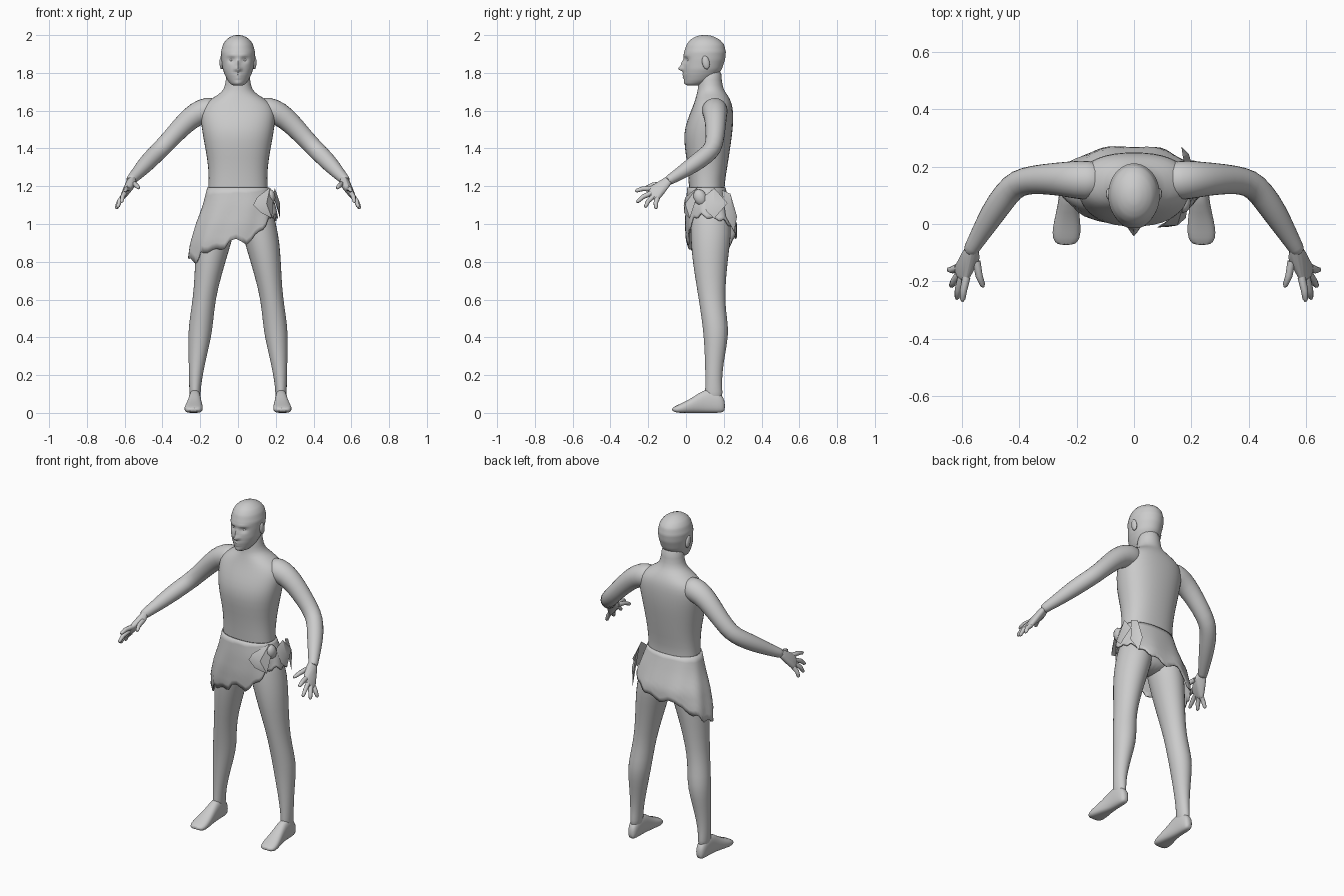
import bpy, bmesh, math
from mathutils import Vector

if "Cube" in bpy.data.objects:
    bpy.data.objects.remove(bpy.data.objects["Cube"])

grey = bpy.data.materials.new("plain grey")
grey.diffuse_color = (0.6, 0.6, 0.6, 1)
grey.use_nodes = True
grey.node_tree.nodes["Principled BSDF"].inputs["Base Color"].default_value = grey.diffuse_color


def finish(bm, name, mirror=False, subsurf=0, angle=60):
    """Turn a bmesh into a smooth, optionally mirrored object."""
    bmesh.ops.recalc_face_normals(bm, faces=bm.faces[:])
    me = bpy.data.meshes.new(name)
    bm.to_mesh(me)
    bm.free()
    me.materials.append(grey)
    ob = bpy.data.objects.new(name, me)
    bpy.context.collection.objects.link(ob)
    bpy.ops.object.select_all(action='DESELECT')
    bpy.context.view_layer.objects.active = ob
    ob.select_set(True)
    bpy.ops.object.shade_smooth_by_angle(angle=math.radians(angle))
    if mirror:
        m = ob.modifiers.new("mirror", 'MIRROR')
        m.use_clip = False
        m.use_mirror_merge = False
    if subsurf:
        s = ob.modifiers.new("smooth", 'SUBSURF')
        s.levels = s.render_levels = subsurf
    return ob


def loft(rings, caps=True):
    bm = bmesh.new()
    rows = [[bm.verts.new(p) for p in r] for r in rings]
    n = len(rows[0])
    for a, b in zip(rows, rows[1:]):
        for i in range(n):
            j = (i + 1) % n
            bm.faces.new((a[i], a[j], b[j], b[i]))
    if caps:
        bm.faces.new(rows[0])
        bm.faces.new(rows[-1])
    return bm


def oval(z, x0, x1, y0, y1, n=16, power=2.0):
    """Superellipse ring at height z."""
    out = []
    for i in range(n):
        a = 2 * math.pi * i / n
        c, s = math.cos(a), math.sin(a)
        e = 2 / power
        out.append(Vector(((x0 + x1) / 2 + (x1 - x0) / 2 * math.copysign(abs(c) ** e, c),
                           (y0 + y1) / 2 + (y1 - y0) / 2 * math.copysign(abs(s) ** e, s), z)))
    return out


def tube(path, n=12):
    """Rings round a path of (x, y, z, radius)."""
    pts = [Vector(p[:3]) for p in path]
    rings = []
    for i, p in enumerate(path):
        d = (pts[min(i + 1, len(pts) - 1)] - pts[max(i - 1, 0)]).normalized()
        u = d.cross(Vector((0, 0, 1))).normalized()
        v = d.cross(u)
        rings.append([pts[i] + p[3] * (math.cos(t) * u + math.sin(t) * v)
                      for t in (2 * math.pi * k / n for k in range(n))])
    return loft(rings)


def hull(balls):
    """Convex skin round small balls (x, y, z, radius)."""
    bm = bmesh.new()
    for x, y, z, r in balls:
        tmp = bmesh.ops.create_icosphere(bm, subdivisions=1, radius=r)
        bmesh.ops.translate(bm, verts=tmp['verts'], vec=(x, y, z))
    res = bmesh.ops.convex_hull(bm, input=bm.verts[:])
    junk = [g for g in res['geom_interior'] + res['geom_unused'] if isinstance(g, bmesh.types.BMVert)]
    bmesh.ops.delete(bm, geom=list(set(junk)), context='VERTS')
    return bm


def lerp_table(table, t):
    """Piecewise linear lookup; rows start with an ascending key."""
    if t <= table[0][0]:
        return table[0][1:]
    for a, b in zip(table, table[1:]):
        if t <= b[0]:
            f = (t - a[0]) / (b[0] - a[0])
            return [p + (q - p) * f for p, q in zip(a[1:], b[1:])]
    return table[-1][1:]


# Torso and neck: height, half width, front, back
torso = [(.93, .06, .07, .19), (1.0, .16, .03, .235), (1.1, .165, .02, .215), (1.19, .157, .015, .2),
         (1.3, .157, .008, .22), (1.4, .175, -.008, .235), (1.48, .19, -.014, .247), (1.55, .2, .005, .252),
         (1.61, .2, .03, .25), (1.65, .165, .045, .24), (1.685, .105, .055, .22), (1.71, .075, .062, .2),
         (1.76, .064, .065, .188), (1.83, .06, .07, .19)]
finish(loft([oval(z, -w, w, a, b, 20, 2.35 if z < 1.66 else 2) for z, w, a, b in torso]), "torso", subsurf=1)

# Head: fine rings with the facial relief pushed in and out
head = [(1.732, .02, .01, .06), (1.74, .038, -.003, .1), (1.76, .055, -.008, .14), (1.79, .07, -.013, .17),
        (1.82, .081, -.014, .19), (1.87, .088, -.012, .207), (1.91, .09, -.01, .211), (1.95, .08, .003, .202),
        (1.975, .064, .022, .18), (1.99, .042, .047, .152), (1.998, .022, .07, .127), (2.0, .008, .09, .107)]


def bump(x, z, cx, cz, sx, sz):
    return math.exp(-((x - cx) / sx) ** 2 - ((z - cz) / sz) ** 2)


rings = []
zs = [1.732 + .0085 * i for i in range(30)] + [1.985, 1.99, 1.995, 1.998, 2.0]
for z in zs:
    w, a, b = lerp_table(head, z)
    ring = oval(z, -w, w, a, b, 48)
    for p in ring:
        if p.y < .08:
            x = abs(p.x)
            d = .013 * bump(x, z, .034, 1.868, .018, .014) - .006 * bump(x, z, .03, 1.893, .03, .008)
            d -= .028 * bump(x, z, 0, 1.822, .013, .012) + .014 * bump(x, z, 0, 1.848, .009, .018)
            d -= .008 * bump(x, z, .014, 1.816, .006, .007)
            d -= .008 * bump(x, z, 0, 1.79, .022, .006) + .008 * bump(x, z, 0, 1.773, .018, .006)
            d -= .007 * bump(x, z, 0, 1.748, .02, .01)
            p.y += d
    rings.append(ring)
finish(loft(rings), "head")


def blob(name, loc, size, turn=0, mirror=True):
    bm = bmesh.new()
    bmesh.ops.create_uvsphere(bm, u_segments=12, v_segments=8, radius=1)
    c, s = math.cos(turn), math.sin(turn)
    for v in bm.verts:
        x, y, z = (v.co[i] * size[i] for i in range(3))
        v.co = Vector((x, y * c - z * s, y * s + z * c)) + Vector(loc)
    return finish(bm, name, mirror)


blob("ear", (.087, .105, 1.855), (.011, .02, .037), .2)
blob("eyelid", (.034, .018, 1.868), (.014, .013, .008))

# Arms
finish(tube([(.1, .15, 1.605, .06), (.16, .152, 1.605, .074), (.22, .155, 1.585, .066), (.28, .157, 1.535, .058),
             (.345, .155, 1.465, .052), (.405, .145, 1.4, .05), (.445, .105, 1.362, .049),
             (.49, .04, 1.315, .046), (.535, -.035, 1.265, .035), (.565, -.085, 1.235, .028),
             (.572, -.1, 1.225, .026)]), "arm", True, 1)

# Hands: palm, then a finger for each knuckle and tip
knuckles = [(.583, -.185, 1.187), (.6, -.187, 1.162), (.61, -.175, 1.144), (.614, -.152, 1.134)]
tips = [(.598, -.27, 1.175), (.617, -.262, 1.115), (.638, -.218, 1.088), (.646, -.16, 1.08)]
finish(hull([(.56, -.085, 1.243, .02), (.575, -.09, 1.222, .02), (.55, -.12, 1.213, .016)]
            + [(*k, .014) for k in knuckles]), "palm", True, 1)
knuckles.append((.548, -.13, 1.212))
tips.append((.525, -.22, 1.19))
for i, (k, t) in enumerate(zip(knuckles, tips)):
    k, t = Vector(k), Vector(t)
    mid = k.lerp(t, .5) + Vector((.003, -.004, .005))
    near = k.lerp(t, .9)
    finish(tube([(*k, .014), (*mid, .0125), (*near, .0095), (*t, .004)], 8),
           "thumb" if i == 4 else "finger_%d" % (i + 1), True)

# Legs: height, inner, outer, front, back
legs = [(1.14, .01, .165, .03, .21), (1.0, .006, .205, .02, .245), (.9, .034, .222, .024, .236),
        (.8, .065, .229, .033, .222), (.65, .108, .235, .058, .208), (.55, .124, .249, .074, .211),
        (.45, .133, .264, .088, .227), (.37, .148, .264, .095, .22), (.27, .172, .262, .1, .2),
        (.17, .192, .26, .102, .19), (.11, .197, .258, .1, .194), (.06, .2, .256, .1, .194)]
finish(loft([oval(*r) for r in legs]), "leg", True, 1)

# Feet: lofted from heel to toe as depth, inner, outer, top
feet = [(.207, .212, .243, .06), (.19, .2, .257, .1), (.14, .197, .26, .13), (.09, .195, .262, .122),
        (.04, .19, .272, .085), (-.01, .184, .284, .058), (-.05, .186, .286, .04), (-.075, .205, .268, .026)]
rings = []
for y, x0, x1, top in feet:
    base = .012 if y > .2 or y < -.07 else 0
    rings.append([Vector((p.x, y, max(p.y, base))) for p in oval(0, x0, x1, base - .004, top, 14, 2.5)])
finish(loft(rings), "foot", True, 1)

# Wrapped cloth: size by height, ragged hem by angle (0 = left hip, 270 = front)
size = [(.8, -.262, .23, .03, .25), (.9, -.252, .227, .003, .272), (1.0, -.226, .216, -.004, .27),
        (1.1, -.187, .196, -.002, .236), (1.19, -.163, .163, .006, .209)]
hem = [(0, 1.03), (30, 1.02), (60, .97), (90, .93), (112, .95), (130, .89), (150, .87), (165, .83), (182, .83),
       (205, .80), (218, .80), (226, .855), (232, .85), (258, .87), (266, .92), (283, .895), (296, .95),
       (320, 1.03), (345, 1.05), (360, 1.03)]
n, rows = 64, 10
rings = [[] for _ in range(rows + 1)]
for i in range(n):
    ang = 360 * i / n
    low = lerp_table(hem, ang)[0] + .008 * math.sin(math.radians(ang * 15))
    for r in range(rows + 1):
        f = r / rows
        z = 1.192 + (low - 1.192) * f
        p = oval(z, *lerp_table(size, z), n, 2.3)[i]
        c = Vector((0, .12, z))
        rings[r].append(c + (p - c) * (1 + .025 * f * math.sin(math.radians(ang * 9 + 200 * f))))
cloth = finish(loft(rings, False), "waist_cloth")
sol = cloth.modifiers.new("thickness", 'SOLIDIFY')
sol.thickness, sol.offset = .008, -1

# Knot at the hip with loose cloth ends
blob("cloth_knot", (.17, .075, 1.14), (.028, .035, .045), .4, False)


def flap(name, pts, bulge):
    """Folded diamond of cloth raised at its middle."""
    bm = bmesh.new()
    ring = [bm.verts.new(p) for p in pts]
    mid = sum((Vector(p) for p in pts), Vector()) / len(pts)
    tops = [bm.verts.new(mid + Vector(bulge)), bm.verts.new(mid - Vector(bulge) * .3)]
    for i in range(len(ring)):
        for t in tops:
            bm.faces.new((ring[i], ring[(i + 1) % len(ring)], t))
    finish(bm, name, angle=35)


flap("front_cloth_end", [(.17, .06, 1.195), (.185, .05, 1.12), (.18, .02, 1.03), (.12, -.01, 1.06),
                         (.08, -.012, 1.1), (.1, -.005, 1.14)], (.012, -.022, 0))
flap("side_cloth_end", [(.185, .1, 1.15), (.195, .15, 1.19), (.205, .22, 1.11), (.222, .15, 1.03),
                        (.215, .105, 1.07)], (.018, .003, 0))
flap("back_cloth_end", [(.18, .19, 1.18), (.17, .235, 1.16), (.165, .27, 1.04), (.18, .255, .96),
                        (.2, .21, 1.04)], (.012, .012, 0))
